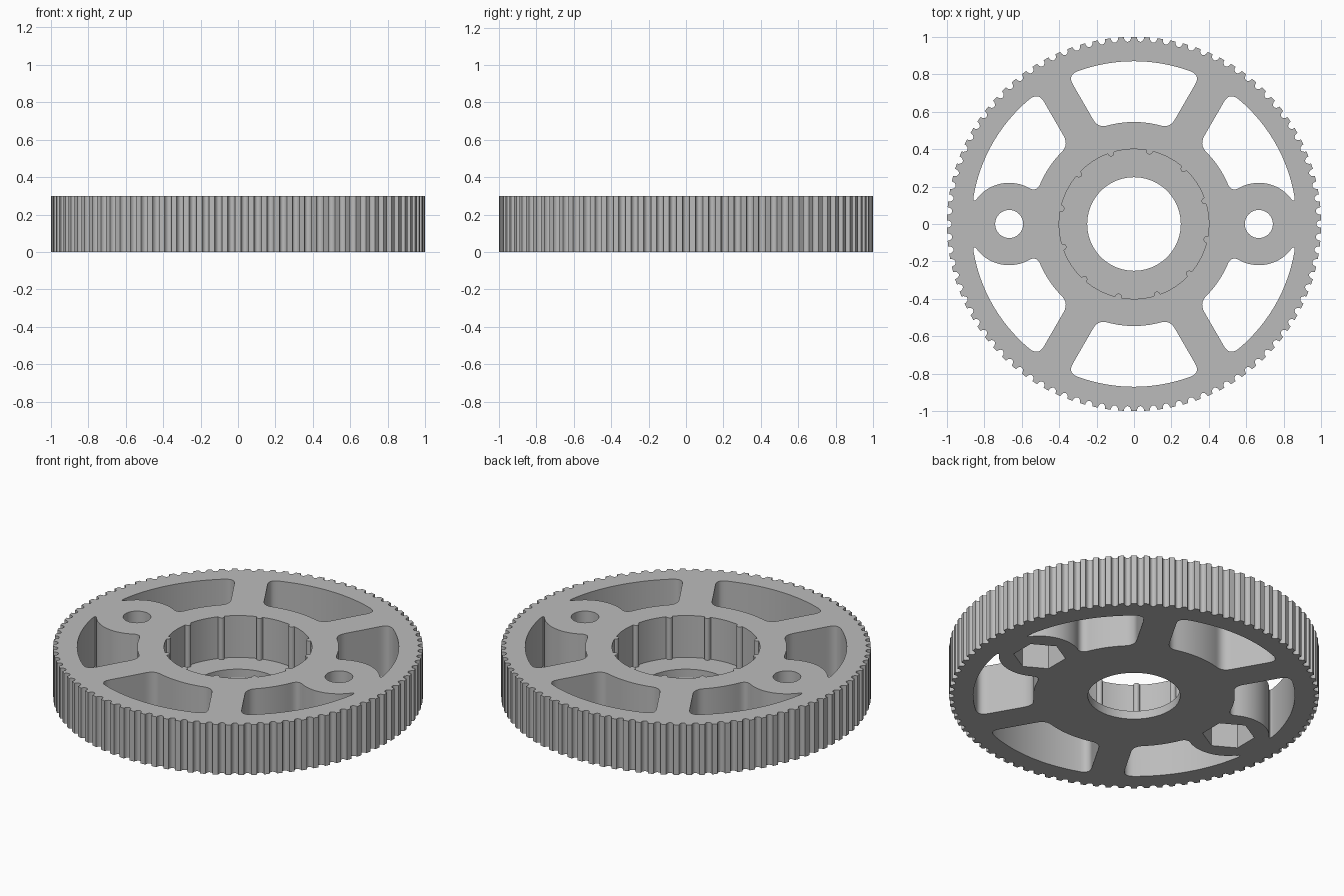
import bpy, bmesh
from math import sin, cos, pi, radians, asin, acos
from mathutils import Vector, Matrix

if "Cube" in bpy.data.objects:
    bpy.data.objects.remove(bpy.data.objects["Cube"], do_unlink=True)

HEIGHT = 0.3
FLOOR = 0.05          # lip below the bearing seat
NUT_DEPTH = 0.17
RIM, HUB = 0.87, 0.545
SPOKE = 0.09          # half width of a straight spoke
BOSS_X, BOSS_R = 0.667, 0.22

grey = bpy.data.materials.new("grey_plastic")
grey.use_nodes = True
grey.diffuse_color = (0.5, 0.5, 0.5, 1)
grey.node_tree.nodes["Principled BSDF"].inputs["Base Color"].default_value = (0.5, 0.5, 0.5, 1)


def polar(r, a, x=0.0):
    return Vector((x + r * cos(a), r * sin(a)))


def circle(r, n, x=0.0, phase=0.0):
    return [polar(r, phase + 2 * pi * i / n, x) for i in range(n)]


def notched_circle(r, count, phase, half_width, depth, land_steps, notch_steps=8):
    """Circle with evenly spaced rounded notches going inward."""
    pts, pitch, half = [], 2 * pi / count, half_width / r
    for k in range(count):
        mid = phase + k * pitch
        for i in range(notch_steps + 1):
            t = pi * i / notch_steps
            pts.append(polar(r - depth * sin(t), mid - half * cos(t)))
        for i in range(1, land_steps):
            pts.append(polar(r, mid + half + (pitch - 2 * half) * i / land_steps))
    return pts


def arc(r, a0, a1, x=0.0):
    return lambda t: polar(r, a0 + (a1 - a0) * t, x)


def line(p, q):
    return lambda t: p.lerp(q, t)


def rounded_loop(sides, trim, steps=14):
    """Chain of sides whose shared corners are blended smoothly."""
    cuts = [trim / sum((s((i + 1) / 20) - s(i / 20)).length for i in range(20)) for s in sides]
    pts = []
    for k, side in enumerate(sides):
        c = cuts[k]
        pts += [side(c + (1 - 2 * c) * i / steps) for i in range(steps + 1)]
        n = (k + 1) % len(sides)
        a, corner, b = pts[-1], side(1), sides[n](cuts[n])
        for i in range(1, 7):
            t = i / 7
            pts.append(a * (1 - t) ** 2 + corner * 2 * t * (1 - t) + b * t * t)
    return pts


def prisms(name, parts):
    """One object made of (outline, bottom, top) prisms."""
    bm = bmesh.new()
    for pts, z0, z1 in parts:
        face = bm.faces.new([bm.verts.new((p.x, p.y, z0)) for p in pts])
        new = bmesh.ops.extrude_face_region(bm, geom=[face])["geom"]
        bmesh.ops.translate(bm, vec=(0, 0, z1 - z0),
                            verts=[v for v in new if isinstance(v, bmesh.types.BMVert)])
    bmesh.ops.recalc_face_normals(bm, faces=bm.faces)
    mesh = bpy.data.meshes.new(name)
    bm.to_mesh(mesh)
    bm.free()
    mesh.materials.append(grey)
    obj = bpy.data.objects.new(name, mesh)
    bpy.context.collection.objects.link(obj)
    return obj


def cut(obj, cutter):
    mod = obj.modifiers.new("cut", "BOOLEAN")
    mod.operation, mod.solver, mod.object = "DIFFERENCE", "EXACT", cutter
    bpy.context.view_layer.objects.active = obj
    bpy.ops.object.modifier_apply(modifier=mod.name)
    bpy.data.objects.remove(cutter, do_unlink=True)


# Pocket between two straight spokes, centred on +y
in_a, out_a = radians(60) + asin(SPOKE / HUB), radians(60) + asin(SPOKE / RIM)
end_pocket = rounded_loop([
    arc(RIM, out_a, pi - out_a),
    line(polar(RIM, pi - out_a), polar(HUB, pi - in_a)),
    arc(HUB, pi - in_a, in_a),
    line(polar(HUB, in_a), polar(RIM, out_a))], 0.055)


# Pocket between a straight spoke and the round bolt boss
def boss_meet(r):
    """Angles about the centre and about the boss where the two circles meet."""
    a = acos((r * r + BOSS_X ** 2 - BOSS_R ** 2) / (2 * r * BOSS_X))
    d = polar(r, a) - Vector((BOSS_X, 0))
    return a, acos(d.x / BOSS_R)


rim_a, boss_rim = boss_meet(RIM)
hub_a, boss_hub = boss_meet(HUB)
out_b, in_b = radians(60) - asin(SPOKE / RIM), radians(60) - asin(SPOKE / HUB)
side_pocket = rounded_loop([
    arc(RIM, rim_a, out_b),
    line(polar(RIM, out_b), polar(HUB, in_b)),
    arc(HUB, in_b, hub_a),
    arc(BOSS_R, boss_hub, boss_rim, BOSS_X)], 0.06)

# Toothed wheel body
pulley = prisms("toothed_pulley", [(notched_circle(1, 90, 0, 0.02, 0.026, 3), 0, HEIGHT)])

# Openings that pass right through
lo, hi = -0.1, HEIGHT + 0.1
openings = [(circle(0.25, 96), lo, hi)]
for sx in (1, -1):
    openings.append((circle(0.075, 40, sx * BOSS_X), lo, hi))
    openings.append(([Vector((p.x, p.y * sx)) for p in end_pocket], lo, hi))
    for sy in (1, -1):
        openings.append(([Vector((p.x * sx, p.y * sy)) for p in side_pocket], lo, hi))
cut(pulley, prisms("through_cutter", openings))

# Ribbed bearing seat from above, hexagonal nut pockets from below
seat = notched_circle(0.4, 12, radians(18), 0.018, 0.02, 10)
recesses = [(seat, FLOOR, hi)]
for sx in (1, -1):
    recesses.append((circle(0.142, 6, sx * BOSS_X, pi / 6), lo, NUT_DEPTH))
cut(pulley, prisms("recess_cutter", recesses))

# Smooth curved walls, crisp edges
bpy.ops.object.select_all(action="DESELECT")
pulley.select_set(True)
bpy.context.view_layer.objects.active = pulley
bpy.ops.object.shade_smooth_by_angle(angle=radians(30))
